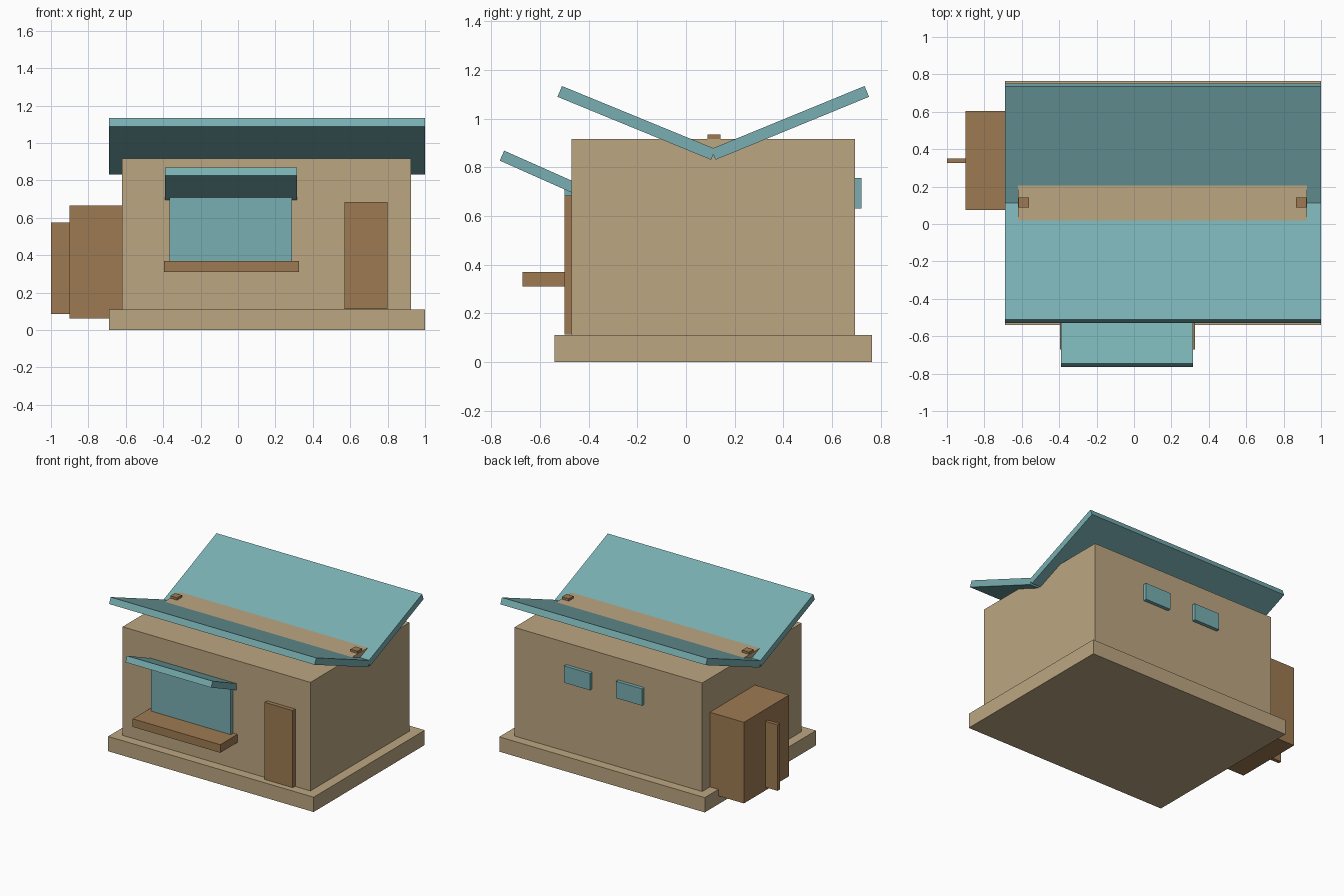
import bpy
from math import radians, sin, cos
from mathutils import Vector

if "Cube" in bpy.data.objects:
    bpy.data.objects.remove(bpy.data.objects["Cube"])


def material(name, rgb):
    m = bpy.data.materials.new(name)
    m.diffuse_color = (*rgb, 1)
    m.use_nodes = True
    m.node_tree.nodes["Principled BSDF"].inputs["Base Color"].default_value = m.diffuse_color
    return m


TAN = material("plaster", (0.50, 0.38, 0.22))
TEAL = material("teal", (0.19, 0.43, 0.445))
BROWN = material("wood", (0.34, 0.195, 0.084))


def box(name, mat, x, y, z, tilt=0):
    """Box spanning the (min, max) ranges, optionally tilted about x through its centre."""
    lo, hi = Vector((x[0], y[0], z[0])), Vector((x[1], y[1], z[1]))
    bpy.ops.mesh.primitive_cube_add(size=1, location=(lo + hi) / 2)
    ob = bpy.context.object
    ob.name = name
    ob.scale = hi - lo
    bpy.ops.object.transform_apply(location=False, rotation=False, scale=True)
    ob.rotation_euler.x = tilt
    ob.data.materials.append(mat)
    return ob


def slab(name, x, inner, length, thick, angle, side):
    """Sloping panel rising from its inner edge (y, z) towards side (+1 back, -1 front)."""
    cy = inner[0] + side * cos(angle) * length / 2
    cz = inner[1] + sin(angle) * length / 2
    return box(name, TEAL, x, (cy - length / 2, cy + length / 2),
               (cz - thick / 2, cz + thick / 2), side * angle)


# Base and walls
box("plinth", TAN, (-0.69, 1.0), (-0.54, 0.765), (0, 0.11))
box("walls", TAN, (-0.62, 0.925), (-0.47, 0.695), (0.11, 0.917))

# Butterfly roof with two drain blocks in the valley
for name, side in (("roof_front", -1), ("roof_back", 1)):
    slab(name, (-0.69, 1.0), (0.112, 0.853), 0.682, 0.048, radians(22.3), side)
for name, x in (("drain_left", -0.59), ("drain_right", 0.893)):
    box(name, BROWN, (x - 0.028, x + 0.028), (0.088, 0.142), (0.88, 0.934))

# Front shop window, counter, awning and door
box("shop_window", TEAL, (-0.365, 0.29), (-0.50, -0.46), (0.36, 0.71))
box("counter", BROWN, (-0.395, 0.325), (-0.672, -0.46), (0.31, 0.37))
slab("awning", (-0.39, 0.315), (-0.462, 0.717), 0.322, 0.045, radians(24), -1)
box("front_door", BROWN, (0.57, 0.80), (-0.50, -0.46), (0.112, 0.685))

# Rear windows
for name, x in (("rear_window_left", -0.143), ("rear_window_right", 0.285)):
    box(name, TEAL, (x, x + 0.213), (0.685, 0.721), (0.63, 0.755))

# Side annex with its open door leaf
box("annex", BROWN, (-0.90, -0.61), (0.075, 0.605), (0.062, 0.665))
box("annex_door", BROWN, (-1.0, -0.89), (0.325, 0.351), (0.085, 0.575))
